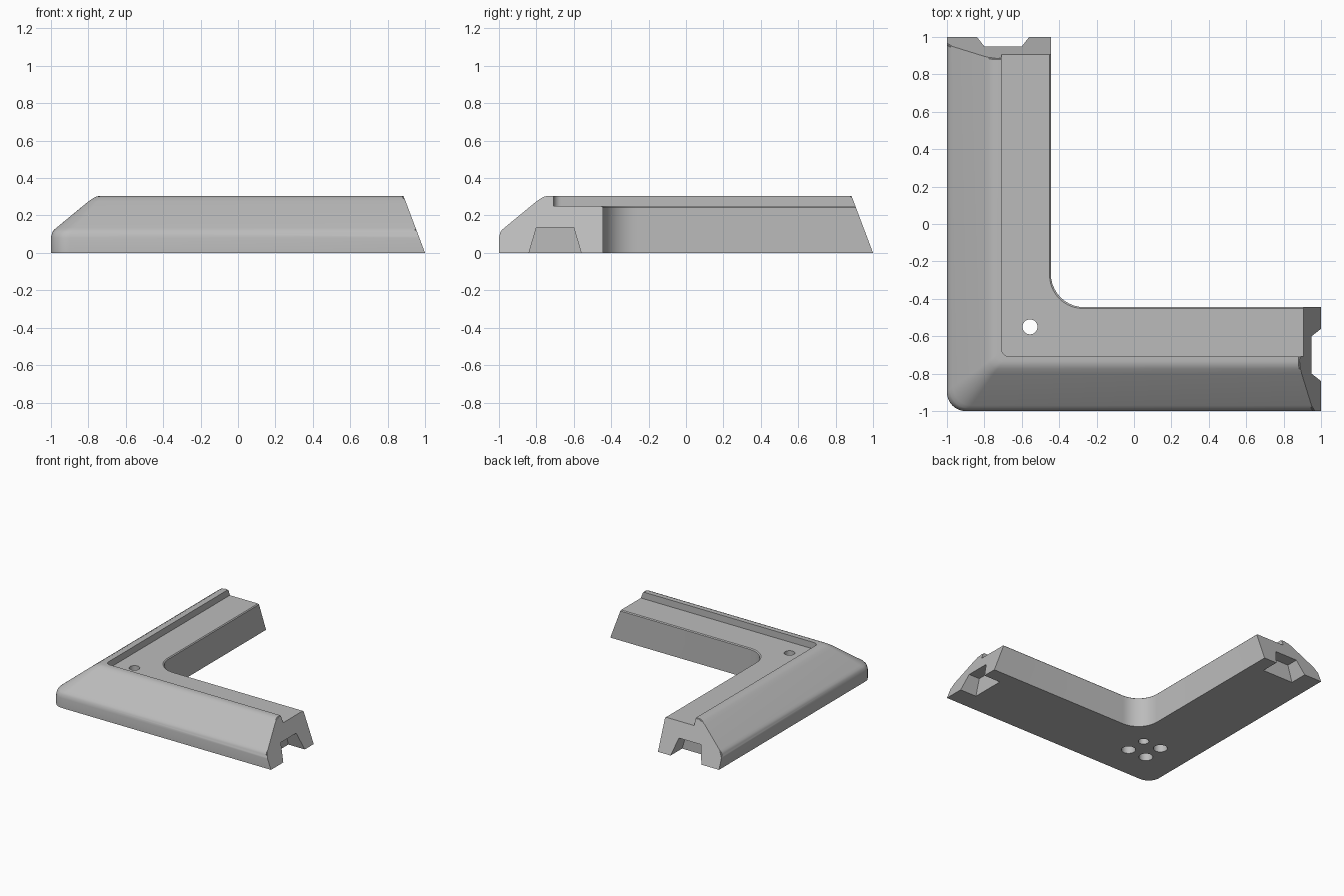
import bpy, bmesh, math

cube = bpy.data.objects.get("Cube")
if cube:
    bpy.data.objects.remove(cube, do_unlink=True)

grey = bpy.data.materials.new("plain grey")
grey.use_nodes = True
colour = (0.5, 0.5, 0.5, 1)
grey.diffuse_color = colour
grey.node_tree.nodes["Principled BSDF"].inputs["Base Color"].default_value = colour

SLANT = 0.377   # end faces lean inwards by this much per unit of height
STEPS = 10      # segments in each corner arc

# Cross-section: inset from the outer edge, height, corner radius
profile = [
    (0, 0, .1), (0, .08, .1), (.006, .108, .1), (.016, .123, .1), (.03, .135, .1),
    (.2, .275, .05), (.225, .292, .045), (.245, .302, .04), (.265, .305, .04),
    (.292, .305, .04), (.292, .25, .04),
    (.548, .25, .18), (.555, .243, .18), (.555, 0, .18),
]


def make_object(name, bm):
    bmesh.ops.recalc_face_normals(bm, faces=bm.faces[:])
    mesh = bpy.data.meshes.new(name)
    bm.to_mesh(mesh)
    bm.free()
    obj = bpy.data.objects.new(name, mesh)
    bpy.context.collection.objects.link(obj)
    mesh.materials.append(grey)
    return obj


def sweep_point(inset, z, r):
    """Line along one arm, round the corner and along the other arm."""
    end, edge = 1 - SLANT * z, inset - 1
    c = edge + r
    pts = [(end, edge, z)]
    for i in range(STEPS + 1):
        a = math.radians(270 - 90 * i / STEPS)
        pts.append((c + r * math.cos(a), c + r * math.sin(a), z))
    return pts + [(edge, end, z)]


# L-shaped body
bm = bmesh.new()
rails = [[bm.verts.new(p) for p in sweep_point(*row)] for row in profile]
for a, b in zip(rails, rails[1:] + rails[:1]):
    for i in range(len(a) - 1):
        bm.faces.new((a[i], a[i + 1], b[i + 1], b[i]))
caps = [bm.faces.new([rail[k] for rail in rails]) for k in (0, -1)]

# Small rounding where the raised rim meets the end faces
rim = [e for cap in caps for e in cap.edges
       if min(v.co.z for v in e.verts) > .1
       and all(min(v.co.x, v.co.y) < -.7 for v in e.verts)
       and abs(e.verts[0].co.z - e.verts[1].co.z) < .2
       and not (min(v.co.z for v in e.verts) < .26 and max(v.co.z for v in e.verts) > .3)]
bmesh.ops.bevel(bm, geom=rim, offset=.008, segments=2, affect='EDGES',
                clamp_overlap=True)
frame = make_object("corner_bracket", bm)


def cut(cutter):
    cutter.hide_render = True
    mod = frame.modifiers.new("cut", 'BOOLEAN')
    mod.operation = 'DIFFERENCE'
    mod.solver = 'EXACT'
    mod.object = cutter
    bpy.context.view_layer.objects.active = frame
    bpy.ops.object.modifier_apply(modifier=mod.name)
    bpy.data.objects.remove(cutter, do_unlink=True)


# Tapered notch under each end
section = [(-.85, -.035), (-.80, .135), (-.60, .135), (-.55, -.035)]
for swap in (False, True):
    bm = bmesh.new()
    loops = []
    for along in (.85, 1.1):
        loops.append([bm.verts.new((s, along, z) if swap else (along, s, z))
                      for s, z in section])
    bm.faces.new(loops[0])
    bm.faces.new(loops[1])
    for i in range(4):
        j = (i + 1) % 4
        bm.faces.new((loops[0][i], loops[0][j], loops[1][j], loops[1][i]))
    cut(make_object("notch_cutter", bm))


def hole(x, y, radius, top):
    bm = bmesh.new()
    bmesh.ops.create_cone(bm, cap_ends=True, segments=32, radius1=radius,
                          radius2=radius, depth=top + .1)
    bmesh.ops.translate(bm, verts=bm.verts[:], vec=(x, y, (top - .1) / 2))
    cut(make_object("hole_cutter", bm))


# One through hole and three blind holes underneath
hole(-.556, -.55, .04, .5)
for x, y in ((-.72, -.72), (-.72, -.55), (-.55, -.72)):
    hole(x, y, .053, .1)

bpy.ops.object.select_all(action='DESELECT')
frame.select_set(True)
bpy.context.view_layer.objects.active = frame
bpy.ops.object.shade_smooth_by_angle(angle=math.radians(30))
